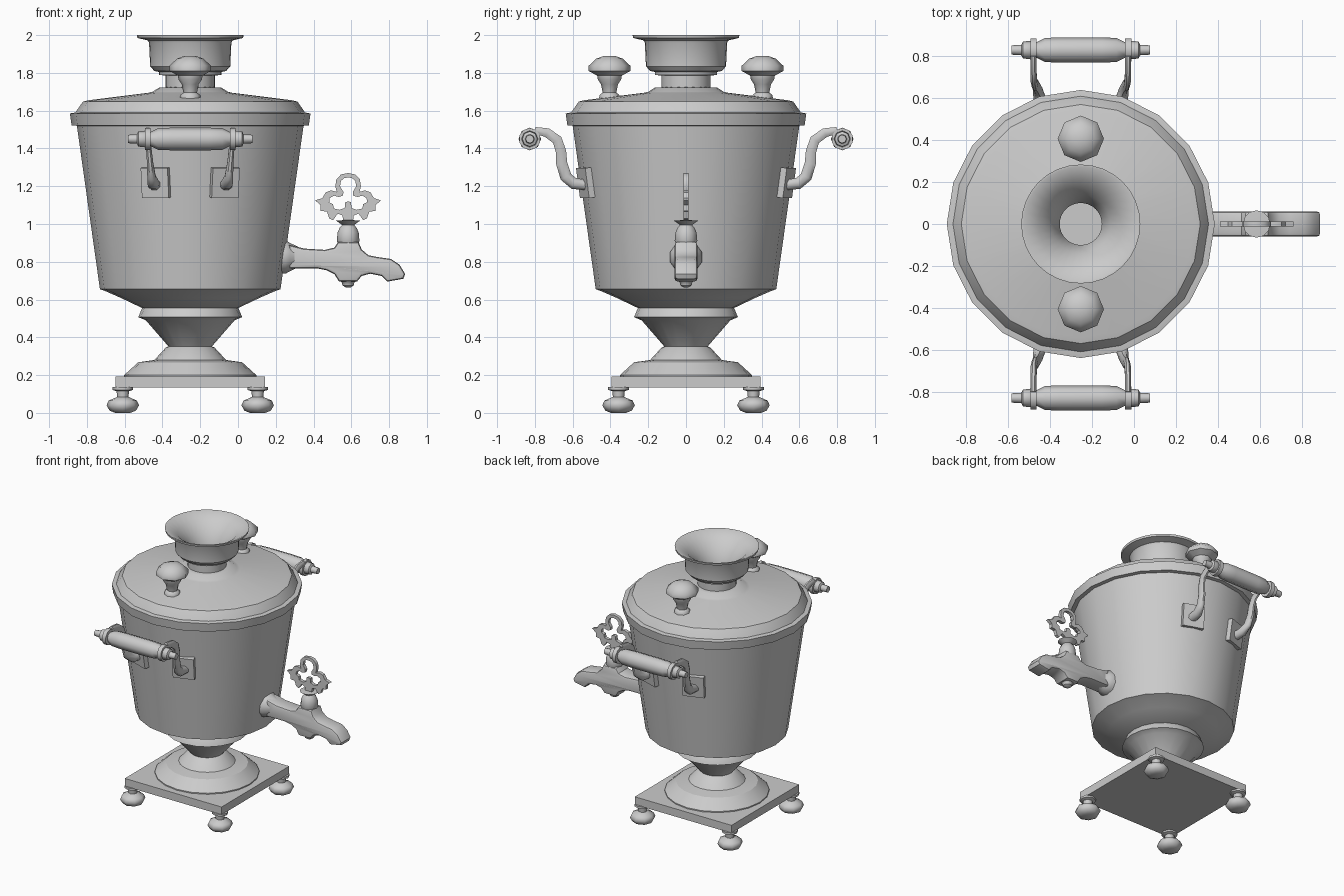
import bpy, bmesh
from math import sin, cos, pi, radians
from mathutils import Vector, Matrix

if "Cube" in bpy.data.objects:
    bpy.data.objects.remove(bpy.data.objects["Cube"])

CX = -0.253                      # axis of the urn
AXIS = Matrix.Translation((CX, 0, 0))


def finish(name, bm, angle=30):
    bmesh.ops.remove_doubles(bm, verts=bm.verts, dist=1e-5)
    bmesh.ops.recalc_face_normals(bm, faces=bm.faces)
    me = bpy.data.meshes.new(name)
    bm.to_mesh(me)
    bm.free()
    ob = bpy.data.objects.new(name, me)
    bpy.context.collection.objects.link(ob)
    bpy.ops.object.select_all(action='DESELECT')
    ob.select_set(True)
    bpy.context.view_layer.objects.active = ob
    if angle:
        bpy.ops.object.shade_smooth_by_angle(angle=radians(angle))
    return ob


def skin(name, rings, angle):
    """Join rings of points into a closed tube with capped ends."""
    bm = bmesh.new()
    rows = [[bm.verts.new(p) for p in ring] for ring in rings]
    n = len(rows[0])
    for a, b in zip(rows, rows[1:]):
        for i in range(n):
            j = (i + 1) % n
            bm.faces.new((a[i], a[j], b[j], b[i]))
    bm.faces.new(rows[0])
    bm.faces.new(rows[-1])
    return finish(name, bm, angle)


def lathe(name, profile, mat=AXIS, n=20, angle=30):
    rings = [[mat @ Vector((r * cos(2 * pi * i / n), r * sin(2 * pi * i / n), z))
              for i in range(n)] for r, z in profile]
    return skin(name, rings, angle)


def plate(name, outlines, half, bevel=0.0, x0=0.0):
    """Filled outline in the xz plane, thickened along y; inner outlines are holes."""
    cu = bpy.data.curves.new(name, 'CURVE')
    cu.dimensions, cu.fill_mode, cu.extrude = '2D', 'BOTH', half
    for pts in outlines:
        sp = cu.splines.new('POLY')
        sp.points.add(len(pts) - 1)
        for p, (x, z) in zip(sp.points, pts):
            p.co = (x, z, 0, 1)
        sp.use_cyclic_u = True
    tmp = bpy.data.objects.new(name + "_outline", cu)
    bpy.context.collection.objects.link(tmp)
    me = bpy.data.meshes.new_from_object(tmp.evaluated_get(bpy.context.evaluated_depsgraph_get()))
    bpy.data.objects.remove(tmp)
    bm = bmesh.new()
    bm.from_mesh(me)
    bmesh.ops.remove_doubles(bm, verts=bm.verts, dist=1e-5)
    bmesh.ops.transform(bm, verts=bm.verts,
                        matrix=Matrix.Translation((x0, 0, 0)) @ Matrix.Rotation(pi / 2, 4, 'X'))
    if bevel:
        rim = [e for e in bm.edges if len(e.link_faces) == 2
               and any(abs(f.normal.y) > .9 for f in e.link_faces)
               and any(abs(f.normal.y) < .1 for f in e.link_faces)]
        bmesh.ops.bevel(bm, geom=rim, offset=bevel, segments=2, profile=.5, affect='EDGES')
    return finish(name, bm, 35)


# square base plate and pedestal
bm = bmesh.new()
bmesh.ops.create_cube(bm, size=1, matrix=Matrix.Translation((CX, 0, .163))
                      @ Matrix.Diagonal((.79, .79, .058, 1)))
finish("base_plate", bm, 0)
lathe("pedestal", [(.35, .185), (.35, .2), (.275, .268), (.19, .28), (.13, .345), (.115, .352),
                   (.235, .49), (.275, .507), (.255, .555), (.25, .56)])

# four turned feet
for sx in (-1, 1):
    for sy in (-1, 1):
        lathe("foot", [(.04, 0), (.07, .012), (.086, .04), (.075, .065), (.04, .08), (.03, .085),
                       (.033, .115), (.055, .122), (.055, .137)],
              Matrix.Translation((CX + .357 * sx, .357 * sy, 0)), 8, 50)

# tapered tank with rim band
lathe("tank", [(.25, .553), (.37, .61), (.45, .645), (.478, .655), (.6, 1.52), (.628, 1.522),
               (.637, 1.585), (.61, 1.59)])
lathe("lid", [(.61, 1.585), (.605, 1.595), (.568, 1.648), (.54, 1.655), (.22, 1.695), (.2, 1.7),
              (.165, 1.722), (.13, 1.724)])

# chimney crown: neck, cup and open funnel
lathe("chimney_crown", [(.13, 1.715), (.13, 1.785), (.165, 1.79), (.165, 1.805), (.19, 1.81),
                        (.212, 1.835), (.218, 1.96), (.225, 1.972), (.28, 1.985), (.283, 2.0),
                        (.272, 2.0), (.2, 1.96), (.14, 1.89), (.1, 1.8), (.1, 1.74)], n=32, angle=35)

# lid knobs
for s in (-1, 1):
    lathe("lid_knob", [(.055, 1.665), (.053, 1.683), (.036, 1.695), (.045, 1.74), (.062, 1.765),
                       (.065, 1.785), (.11, 1.81), (.11, 1.838), (.07, 1.875), (.03, 1.89)],
          Matrix.Translation((CX, .405 * s, 0)), 8, 50)

# side handles: turned grip, curved arms, mounting plates
half_grip = [(.06, .1), (.057, .17), (.036, .212), (.034, .225), (.044, .24), (.04, .275),
             (.025, .282), (.022, .33)]
grip = [(r, -h) for r, h in reversed(half_grip)] + half_grip
# x offset, y, z, half width, half depth
arm = [(.225, .8, 1.497, .016, .018), (.225, .735, 1.483, .016, .027), (.223, .682, 1.445, .016, .029),
       (.218, .662, 1.385, .016, .03), (.212, .658, 1.32, .018, .032), (.205, .636, 1.25, .024, .034),
       (.195, .595, 1.215, .032, .033), (.188, .52, 1.205, .036, .03)]
TO_X = Matrix.Rotation(pi / 2, 4, 'Y')
for sy in (-1, 1):
    lathe("handle_grip", grip, Matrix.Translation((CX, .827 * sy, 1.45)) @ TO_X, 8, 50)
    for sx in (-1, 1):
        lathe("handle_collar", [(.058, -.015), (.058, .015)],
              Matrix.Translation((CX + .225 * sx, .827 * sy, 1.45)) @ TO_X, 10, 50)
        rings = []
        for i, (x, y, z, a, b) in enumerate(arm):
            p, q = arm[max(i - 1, 0)], arm[min(i + 1, len(arm) - 1)]
            t = Vector((0, q[1] - p[1], q[2] - p[2])).normalized()
            ring = []
            for k in range(8):
                u, v = a * cos(pi / 4 * k + pi / 8), b * sin(pi / 4 * k + pi / 8)
                ring.append((CX + sx * (x + u), sy * (y - t.z * v), z + t.y * v))
            rings.append(ring)
        skin("handle_arm", rings, 50)
        # plate lies on the tank wall, turned to face outwards and leaning with the taper
        turn = Matrix.Rotation(radians(-19 * sx * sy), 4, 'Z')
        lean = Matrix.Rotation(radians(-8 * sy), 4, 'X')
        bm = bmesh.new()
        bmesh.ops.create_cube(bm, size=1, matrix=Matrix.Translation((CX + .18 * sx, .524 * sy, 1.22))
                              @ turn @ lean @ Matrix.Diagonal((.15, .05, .16, 1)))
        finish("handle_plate", bm, 0)

# tap: wall flange, body with bent spout, valve barrel
lathe("tap_flange", [(.088, .2), (.088, .252), (.075, .275), (.058, .31), (.045, .34)],
      Matrix.Translation((0, 0, .825)) @ TO_X, 10, 45)
tap = [(.27, .765), (.42, .765), (.47, .755), (.51, .735), (.535, .695), (.63, .695), (.655, .725),
       (.7, .737), (.76, .725), (.79, .695), (.875, .71), (.885, .735), (.855, .785), (.81, .815),
       (.74, .825), (.69, .835), (.655, .865), (.638, .905), (.53, .905), (.51, .875), (.46, .863),
       (.35, .87), (.27, .89)]
plate("tap_body", [tap], .06, .016)
lathe("tap_valve", [(.014, .665), (.03, .675), (.033, .69), (.045, .7), (.055, .9), (.06, .91),
                    (.056, .955), (.045, .98), (.032, .995), (.05, 1.008), (.065, 1.018),
                    (.03, 1.02)], Matrix.Translation((.583, 0, 0)), 12, 45)


# pierced clover key
def mirrored(pts):
    return pts + [(-x, z) for x, z in reversed(pts) if x > 0]


key_outer = mirrored([(.025, 1.01), (.03, 1.045), (.055, 1.055), (.08, 1.02), (.1, 1.03), (.112, 1.065),
                      (.145, 1.07), (.145, 1.1), (.175, 1.125), (.137, 1.137), (.118, 1.168),
                      (.09, 1.178), (.06, 1.17), (.068, 1.2), (.062, 1.237), (.038, 1.262), (0, 1.27)])
key_hole = mirrored([(0, 1.12), (.015, 1.115), (.018, 1.085), (.045, 1.075), (.075, 1.082), (.08, 1.105),
                     (.1, 1.115), (.098, 1.137), (.075, 1.15), (.05, 1.143), (.027, 1.15),
                     (.025, 1.17), (.043, 1.2), (.038, 1.228), (.022, 1.242), (0, 1.247)])
plate("tap_key", [key_outer, key_hole], .012, x0=.583)
